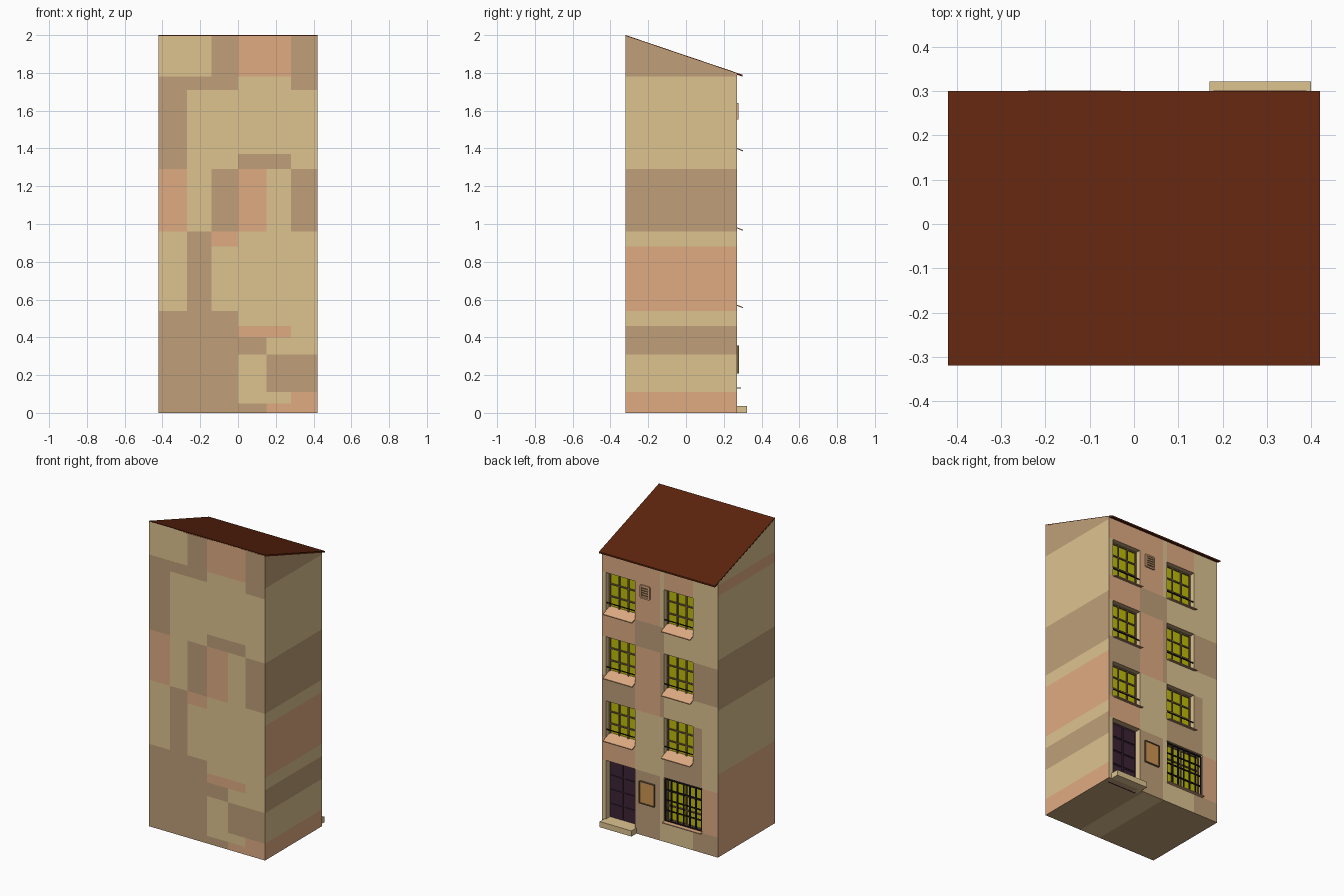
import bpy, bmesh
from mathutils import Vector

if "Cube" in bpy.data.objects:
    bpy.data.objects.remove(bpy.data.objects["Cube"])

def mat(name, r, g, b):
    m = bpy.data.materials.new(name)
    m.diffuse_color = [(c / 255) ** 2.2 for c in (r, g, b)] + [1]
    m.use_nodes = True
    m.node_tree.nodes["Principled BSDF"].inputs["Base Color"].default_value = m.diffuse_color
    return m

T = mat("tan", 220, 194, 143)
B = mat("brown", 190, 158, 120)
S = mat("salmon", 222, 170, 129)
ROOF = mat("roof_red", 93, 41, 21)
GLASS = mat("yellow_glass", 190, 186, 16)
FRAME = mat("frame_brown", 120, 98, 66)
DOOR = mat("door_purple", 62, 40, 56)
IRON = mat("iron", 40, 34, 40)
BOARD = mat("board_orange", 205, 148, 84)
WALL = {"T": T, "B": B, "S": S}

X, BACK, FACE, INNER = 0.42, -0.32, 0.27, 0.23   # facade looks towards +y

def roof_z(y):
    return 2.0 - (y + 0.32) * 0.21 / 0.62

class Part:
    """Collects quads and boxes into one object."""
    def __init__(self, name, mats):
        self.name, self.mats, self.bm = name, mats, bmesh.new()

    def face(self, pts, m, out):
        f = self.bm.faces.new([self.bm.verts.new(p) for p in pts])
        f.normal_update()
        if f.normal.dot(Vector(out)) < 0:
            f.normal_flip()
        f.material_index = self.mats.index(m)

    def box(self, x, y, z, m, drop=0):
        """Box from ranges; drop lowers the +y edge for a slope."""
        c = Vector((sum(x) / 2, sum(y) / 2, sum(z) / 2))
        s = Vector((abs(x[1] - x[0]), abs(y[1] - y[0]), abs(z[1] - z[0])))
        vs = bmesh.ops.create_cube(self.bm, size=1)["verts"]
        for v in vs:
            v.co = Vector(a * b for a, b in zip(v.co, s)) + c
            if v.co.y > c.y:
                v.co.z -= drop
        for f in {f for v in vs for f in v.link_faces}:
            f.material_index = self.mats.index(m)

    def done(self):
        me = bpy.data.meshes.new(self.name)
        self.bm.to_mesh(me)
        self.bm.free()
        for m in self.mats:
            me.materials.append(m)
        bpy.context.collection.objects.link(bpy.data.objects.new(self.name, me))

# Patchwork walls
walls = Part("walls", [T, B, S])

def grid_wall(xs, zs, rows, y, out):
    for k, row in enumerate(rows):
        for i, c in enumerate(row):
            if c in WALL:
                a, b, lo, hi = xs[i], xs[i + 1], zs[k], zs[k + 1]
                walls.face([(a, y, lo), (b, y, lo), (b, y, hi), (a, y, hi)], WALL[c], (0, out, 0))

grid_wall([-X, -.27, -.14, 0, .15, .28, X],
          [0, .05, .11, .31, .40, .46, .54, .88, .96, 1.29, 1.37, 1.71, 1.78, roof_z(BACK) - .004],
          ["BBBBSS", "BBBTTS", "BBBTBB", "BBBBTT", "BBBSST", "BBBTTT", "TBTTTT",
           "TBSTTT", "STBSTB", "BTTBBT", "BTTTTT", "BBBTTB", "TTBSSB"], BACK, -1)
# Facade, dots are openings
grid_wall([X, .39, .18, 0, -.03, -.24, -.305, -X],
          [0, .13, .42, .57, .81, .98, 1.23, 1.40, 1.65, roof_z(FACE) - .004],
          ["T.BTTBB", "T.BT..S", "SSTTBBT", "B.TT.BT", "BBSBTTT",
           "T.SB.BB", "SSBBTTT", "T.ST.TT", "SSSTSTT"], FACE, 1)

def banded_side(x, bands):
    lo = 0
    for hi, c in bands:
        walls.face([(x, BACK, lo), (x, FACE, lo), (x, FACE, hi), (x, BACK, hi)], WALL[c], (x, 0, 0))
        lo = hi

banded_side(X, [(.11, "S"), (.31, "T"), (.46, "B"), (.54, "T"), (.88, "S"), (.96, "T"), (1.29, "B"), (1.78, "T")])
banded_side(-X, [(.54, "S"), (.96, "T"), (1.29, "B"), (1.71, "T"), (1.78, "S")])
for x, m in ((X, B), (-X, T)):        # gable wedges
    walls.face([(x, BACK, 1.78), (x, FACE, 1.78), (x, FACE, roof_z(FACE) - .004),
                (x, BACK, roof_z(BACK) - .004)], m, (x, 0, 0))
for a, b, m in ((-X, 0, B), (0, .15, T), (.15, X, B)):   # underside
    walls.face([(a, BACK, 0), (b, BACK, 0), (b, FACE, 0), (a, FACE, 0)], m, (0, 0, -1))

def reveal(x0, x1, z0, z1):
    for x, d in ((x0, 1), (x1, -1)):
        walls.face([(x, INNER, z0), (x, FACE, z0), (x, FACE, z1), (x, INNER, z1)], T, (d, 0, 0))
    for z, d in ((z0, 1), (z1, -1)):
        walls.face([(x0, INNER, z), (x1, INNER, z), (x1, FACE, z), (x0, FACE, z)], B, (0, 0, d))

def bars(part, x0, x1, z0, z1, nx, nz, y, w, m):
    for i in range(nx + 1):
        x = x0 + (x1 - x0) * i / nx
        part.box((x - w, x + w), y, (z0, z1), m)
    for k in range(nz + 1):
        z = z0 + (z1 - z0) * k / nz
        part.box((x0, x1), y, (z - w, z + w), m)

# Windows with frames and sloping sills
def window(name, x0, x1, z0, z1, n):
    reveal(x0, x1, z0, z1)
    p = Part(name, [GLASS, FRAME])
    p.face([(x0, INNER, z0), (x1, INNER, z0), (x1, INNER, z1), (x0, INNER, z1)], GLASS, (0, 1, 0))
    bars(p, x0 + .004, x1 - .004, z0 + .004, z1 - .004, n, 3, (INNER - .003, INNER + .008), .004, FRAME)
    p.done()

for floor, z in enumerate((.57, .98, 1.40), 1):
    for side, x0, x1 in (("left", .18, .39), ("right", -.24, -.03)):
        window(f"window_{side}_{floor}", x0, x1, z, z + (.24 if floor == 1 else .25), 3)
        sill = Part(f"sill_{side}_{floor}", [S, IRON])
        sill.box((x0, x1), (INNER, .302), (z + .012, z + .018), S, drop=.028)
        sill.box((x0, x1), (.262, .268), (z + .05, z + .055), IRON)
        sill.done()

# Barred ground window
window("ground_window", -.305, -.03, .13, .42, 4)
grille = Part("window_grille", [IRON, S])
bars(grille, -.30, -.035, .14, .41, 6, 4, (.258, .266), .0035, IRON)
grille.box((-.305, -.03), (INNER, .29), (.128, .134), S)
grille.done()

# Panelled double door and step
reveal(.18, .39, 0, .42)
door = Part("door", [DOOR])
door.box((.18, .39), (INNER - .01, INNER), (0, .42), DOOR)
for x in (.19, .29):
    for k in range(4):
        z = .045 + k * .093
        door.box((x, x + .09), (INNER, INNER + .006), (z, z + .083), DOOR)
door.done()
step = Part("door_step", [S, T])
step.box((.17, .40), (INNER, .322), (0, .037), T)
step.done()

# Notice board and vent
board = Part("notice_board", [BOARD, FRAME])
board.box((.035, .145), (.265, .276), (.21, .355), BOARD)
bars(board, .037, .143, .212, .353, 1, 1, (.27, .281), .003, FRAME)
board.done()
vent = Part("vent", [S, FRAME])
vent.box((.07, .14), (.265, .273), (1.555, 1.64), S)
bars(vent, .074, .136, 1.559, 1.636, 1, 1, (.27, .279), .005, S)
for k in range(4):
    z = 1.572 + k * .015
    vent.box((.08, .13), (.27, .277), (z, z + .006), FRAME)
vent.done()
walls.done()

# Sloping roof slab
roof = Part("roof", [ROOF])
roof.box((-X, X), (BACK, .30), (1.99, 2.0), ROOF, drop=.21)
roof.done()
